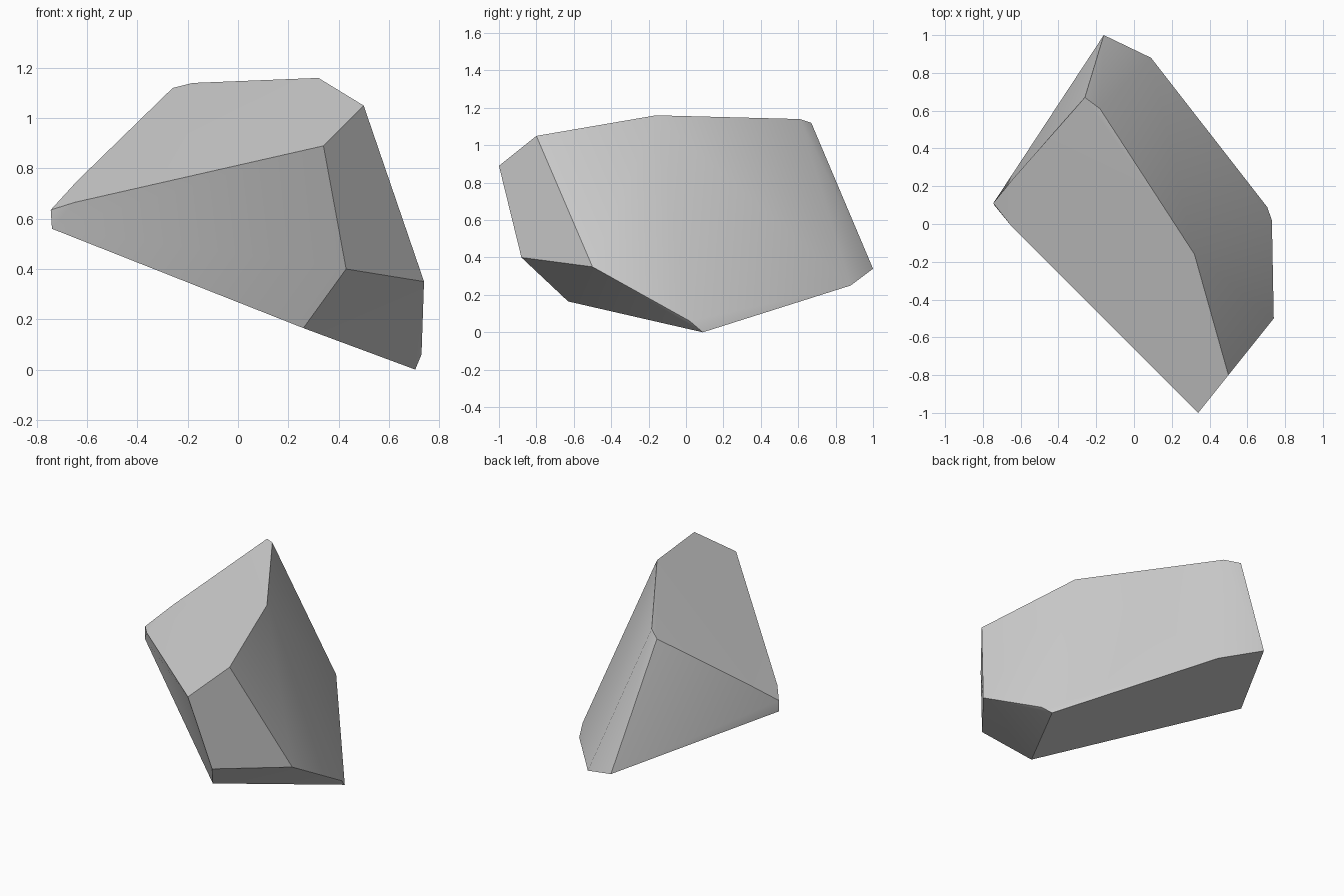
import bpy
import bmesh
import math

cube = bpy.data.objects.get("Cube")
if cube:
    bpy.data.objects.remove(cube, do_unlink=True)

# Corners of the broken stone, grouped by region
front = [(.34, -1, .89), (.50, -.80, 1.05), (.43, -.88, .40),
         (.74, -.50, .35), (.26, -.63, .165)]
crest = [(.32, -.16, 1.16), (-.18, .61, 1.14), (-.26, .67, 1.12)]
left_tip = [(-.745, .11, .635), (-.74, .10, .56), (-.65, -.01, .665), (-.64, .24, .75)]
base = [(.705, .09, 0), (.73, .02, .06), (.09, .88, .25), (-.16, 1, .34)]

# Stone body: hull around the corners, with flat facets merged
bm = bmesh.new()
for corner in front + crest + left_tip + base:
    bm.verts.new(corner)
bmesh.ops.convex_hull(bm, input=list(bm.verts))
bmesh.ops.delete(bm, geom=[v for v in bm.verts if not v.link_faces], context='VERTS')
bmesh.ops.dissolve_limit(bm, angle_limit=math.radians(4),
                         verts=list(bm.verts), edges=list(bm.edges))
bmesh.ops.recalc_face_normals(bm, faces=list(bm.faces))
mesh = bpy.data.meshes.new("stone_shard")
bm.to_mesh(mesh)
bm.free()

# Plain grey stone
grey = bpy.data.materials.new("stone grey")
grey.use_nodes = True
grey.diffuse_color = (.65, .65, .65, 1)
for node in grey.node_tree.nodes:
    if node.type == 'BSDF_PRINCIPLED':
        node.inputs["Base Color"].default_value = grey.diffuse_color
mesh.materials.append(grey)

# Smooth the gently rounded side, keep broken edges sharp
stone = bpy.data.objects.new("stone_shard", mesh)
bpy.context.collection.objects.link(stone)
bpy.ops.object.select_all(action='DESELECT')
stone.select_set(True)
bpy.context.view_layer.objects.active = stone
bpy.ops.object.shade_smooth_by_angle(angle=math.radians(32))
